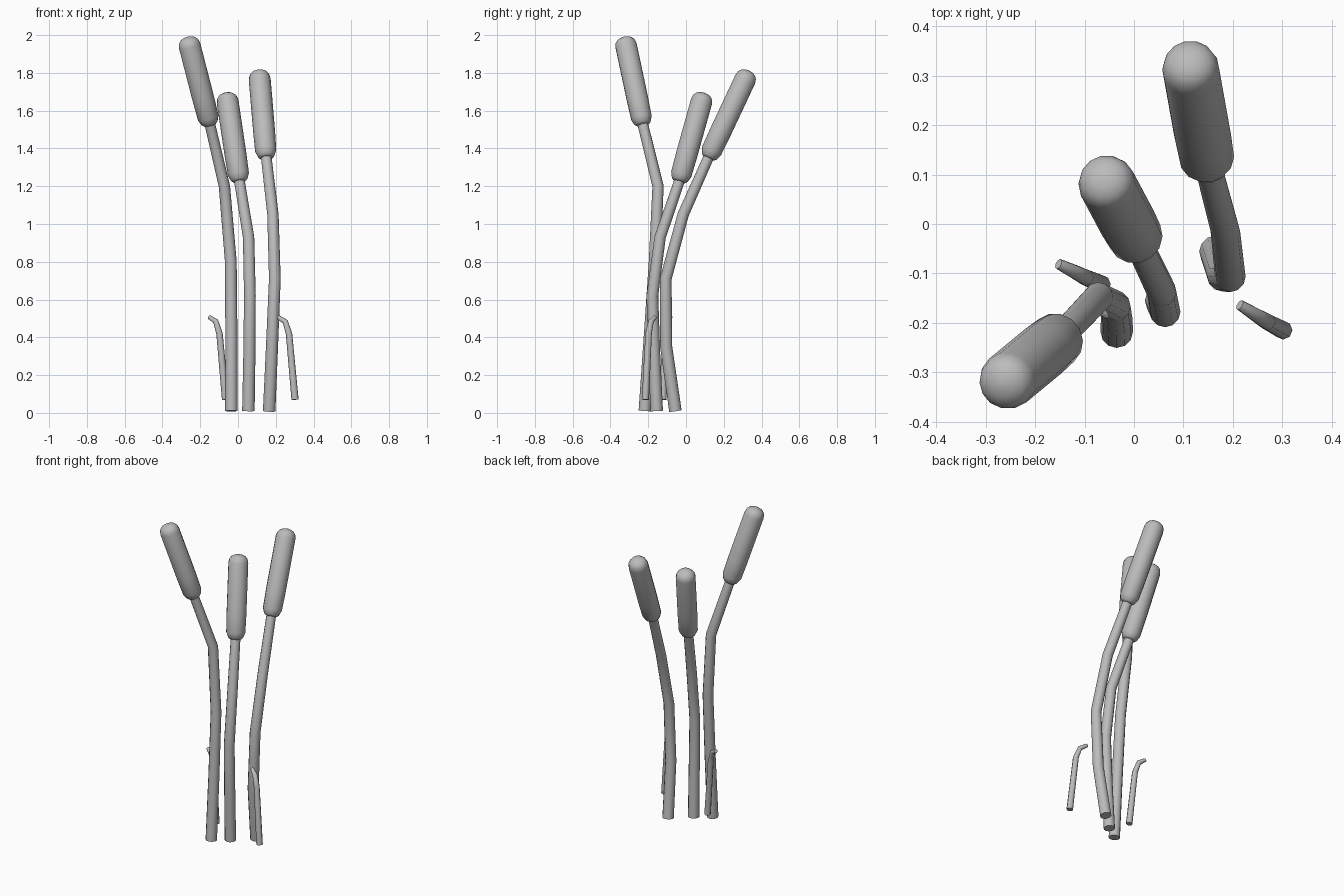
import bpy, bmesh, math
from mathutils import Vector

if "Cube" in bpy.data.objects:
    bpy.data.objects.remove(bpy.data.objects["Cube"])

grey = bpy.data.materials.new("plain_grey")
grey.diffuse_color = (0.5, 0.5, 0.5, 1.0)
grey.use_nodes = True
grey.node_tree.nodes["Principled BSDF"].inputs["Base Color"].default_value = grey.diffuse_color


def sweep(name, points, radii, sides, angle=50):
    """Round tube along a path with one radius per point, capped at both ends."""
    pts = [Vector(p) for p in points]
    bm = bmesh.new()
    rings = []
    for i, p in enumerate(pts):
        before = (p - pts[i - 1]).normalized() if i > 0 else Vector()
        after = (pts[i + 1] - p).normalized() if i < len(pts) - 1 else Vector()
        t = (before + after).normalized()
        u = Vector((0, 1, 0)).cross(t).normalized()
        v = t.cross(u)
        rings.append([bm.verts.new(p + radii[i] * (
            u * math.cos(2 * math.pi * k / sides) + v * math.sin(2 * math.pi * k / sides)))
            for k in range(sides)])
    for a, b in zip(rings, rings[1:]):
        for k in range(sides):
            j = (k + 1) % sides
            bm.faces.new((a[k], a[j], b[j], b[k]))
    bm.faces.new(rings[0][::-1])
    bm.faces.new(rings[-1])
    bmesh.ops.recalc_face_normals(bm, faces=bm.faces)
    mesh = bpy.data.meshes.new(name)
    bm.to_mesh(mesh)
    bm.free()
    mesh.materials.append(grey)
    ob = bpy.data.objects.new(name, mesh)
    bpy.context.collection.objects.link(ob)
    bpy.ops.object.select_all(action='DESELECT')
    ob.select_set(True)
    bpy.context.view_layer.objects.active = ob
    bpy.ops.object.shade_smooth_by_angle(angle=math.radians(angle))
    return ob


# seed head profile: (fraction of length, radius)
HEAD = [(0, 0.033), (0.02, 0.044), (0.08, 0.056), (0.3, 0.058), (0.9, 0.058),
        (0.945, 0.053), (0.975, 0.041), (0.992, 0.024), (1.0, 0.006)]

# stem path (last point is the base of the head), tip of the head
reeds = {
    "left": ([(-0.035, -0.218, 0.01), (-0.035, -0.192, 0.4), (-0.038, -0.166, 0.8),
              (-0.072, -0.148, 1.2), (-0.148, -0.228, 1.525)],
             (-0.268, -0.327, 1.99)),
    "middle": ([(0.055, -0.155, 0.01), (0.06, -0.168, 0.3), (0.063, -0.178, 0.62),
                (0.056, -0.137, 0.93), (0.008, -0.036, 1.225)],
               (-0.062, 0.095, 1.695)),
    "right": ([(0.165, -0.056, 0.01), (0.18, -0.105, 0.35), (0.195, -0.107, 0.71),
               (0.185, -0.015, 1.05), (0.15, 0.118, 1.35)],
              (0.111, 0.335, 1.812)),
}
for side, (path, tip) in reeds.items():
    sweep(side + "_stem", path, [0.033, 0.032, 0.031, 0.030, 0.028], 12)
    base, end = Vector(path[-1]), Vector(tip)
    sweep(side + "_seed_head", [base.lerp(end, f) for f, r in HEAD],
          [r for f, r in HEAD], 14)

# small hooked leaves at the foot
leaves = {
    "left": [(-0.066, -0.122, 0.07), (-0.098, -0.108, 0.42),
             (-0.118, -0.098, 0.485), (-0.153, -0.081, 0.508)],
    "right": [(0.302, -0.215, 0.07), (0.270, -0.198, 0.42),
              (0.250, -0.186, 0.483), (0.214, -0.164, 0.506)],
}
for side, path in leaves.items():
    sweep(side + "_leaf", path, [0.019, 0.017, 0.015, 0.011], 8)
